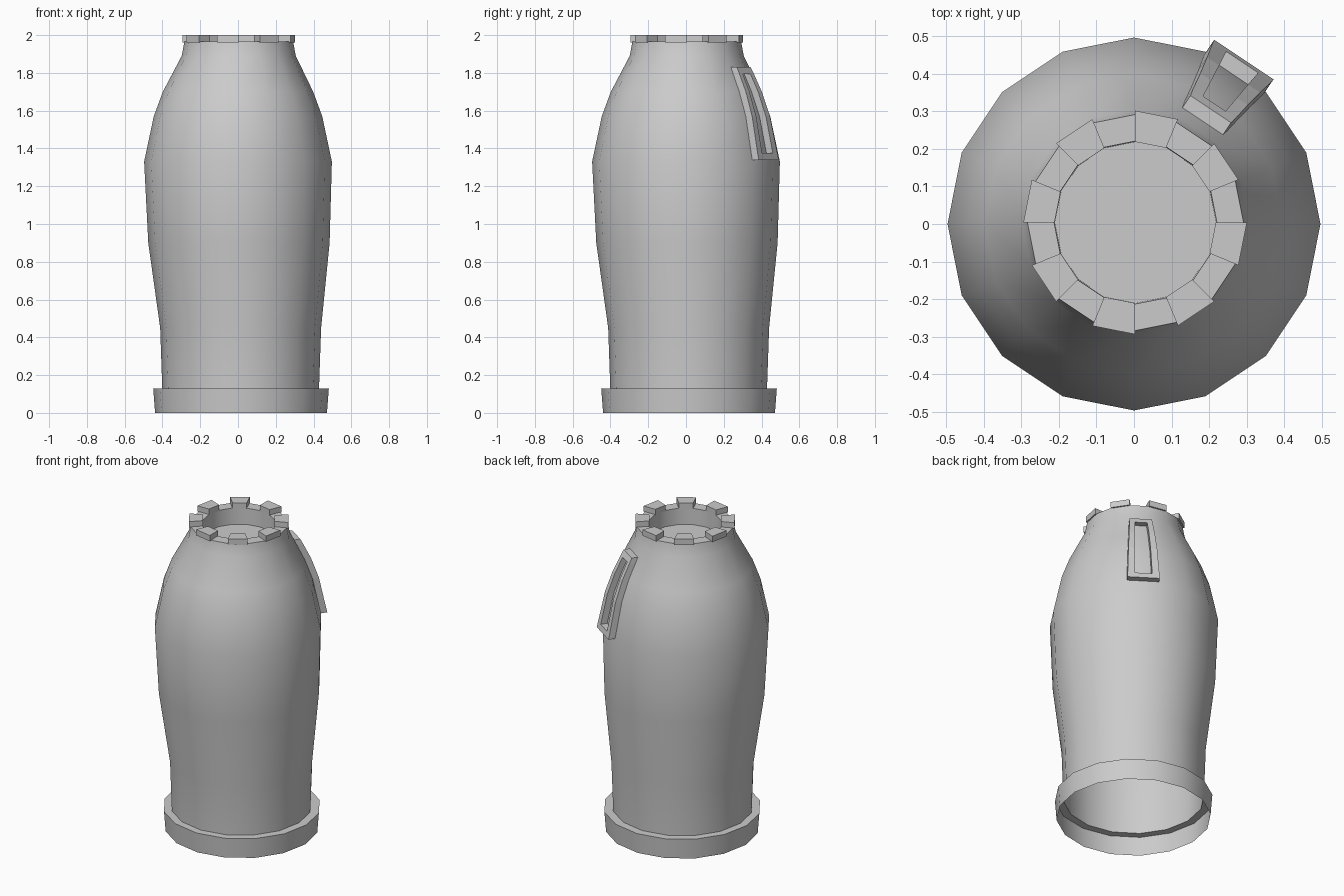
import bpy, bmesh, math
from mathutils import Vector

if "Cube" in bpy.data.objects:
    bpy.data.objects.remove(bpy.data.objects["Cube"])

N = 16
STEP = 2 * math.pi / N


def finish(bm, name, smooth=None):
    bmesh.ops.recalc_face_normals(bm, faces=bm.faces)
    mesh = bpy.data.meshes.new(name)
    bm.to_mesh(mesh)
    bm.free()
    ob = bpy.data.objects.new(name, mesh)
    bpy.context.collection.objects.link(ob)
    if smooth:
        bpy.ops.object.select_all(action='DESELECT')
        ob.select_set(True)
        bpy.context.view_layer.objects.active = ob
        bpy.ops.object.shade_smooth_by_angle(angle=math.radians(smooth))
    return ob


def polar(r, a, z, cx=0.0, cy=0.0):
    return (cx + r * math.cos(a), cy + r * math.sin(a), z)


def loft(name, rings, cap=False):
    """Sixteen-sided rings given as (radius, z, centre offset in x and y)."""
    bm = bmesh.new()
    loops = [[bm.verts.new(polar(r, i * STEP, z, c, c)) for i in range(N)]
             for r, z, c in rings]
    for a, b in zip(loops, loops[1:]):
        for i in range(N):
            j = (i + 1) % N
            bm.faces.new((a[i], a[j], b[j], b[i]))
    if cap:
        bm.faces.new(loops[-1])
    return finish(bm, name, 32)


# Main shell, rolling over the rim into a closed well
loft("body", [
    (0.415, 0.13, 0.014), (0.426, 0.45, 0.014), (0.480, 0.90, 0.005),
    (0.497, 1.33, 0.0), (0.446, 1.57, 0.0), (0.398, 1.70, 0.0),
    (0.302, 1.89, 0.004), (0.288, 1.965, 0.004),
    (0.217, 1.965, 0.004), (0.215, 1.86, 0.004)], cap=True)

# Hollow foot with a flat ledge on top
loft("base_ring", [
    (0.455, 0.0, 0.016), (0.465, 0.13, 0.016), (0.415, 0.13, 0.014)])

# Eight teeth on alternate rim segments
bm = bmesh.new()
for k in range(8):
    a0 = (2 * k + 1) * STEP
    pts = [(r, a) for r, a in
           ((0.215, a0), (0.298, a0), (0.298, a0 + STEP), (0.215, a0 + STEP))]
    lo = [bm.verts.new(polar(r, a, 1.962, 0.003, 0.004)) for r, a in pts]
    hi = [bm.verts.new(polar(r, a, 2.0, 0.003, 0.004)) for r, a in pts]
    bm.faces.new(lo)
    bm.faces.new(hi)
    for i in range(4):
        j = (i + 1) % 4
        bm.faces.new((lo[i], lo[j], hi[j], hi[i]))
finish(bm, "rim_teeth")

# Tapered window frame following the shoulder, centred on one facet
ang = 2.5 * STEP
out = Vector((math.cos(ang), math.sin(ang), 0))
side = Vector((-math.sin(ang), math.cos(ang), 0))
rows = [  # z, outer radius, half width, half opening
    (1.83, 0.368, 0.065, 0.036), (1.795, 0.386, 0.069, 0.036),
    (1.70, 0.432, 0.076, 0.041), (1.57, 0.478, 0.085, 0.046),
    (1.375, 0.519, 0.094, 0.051), (1.34, 0.527, 0.095, 0.051)]
bm = bmesh.new()
grid = [[bm.verts.new(out * r + side * t + Vector((0, 0, z)))
         for t in (-w, -h, h, w)] for z, r, w, h in rows]
for i in range(5):
    for j in range(3):
        if j == 1 and 0 < i < 4:
            continue
        bm.faces.new((grid[i][j], grid[i][j + 1],
                      grid[i + 1][j + 1], grid[i + 1][j]))
rim = [e for e in bm.edges if len(e.link_faces) == 1]
geo = bmesh.ops.extrude_edge_only(bm, edges=rim)["geom"]
bmesh.ops.translate(bm, vec=out * -0.055,
                    verts=[v for v in geo if isinstance(v, bmesh.types.BMVert)])
finish(bm, "window_frame")
